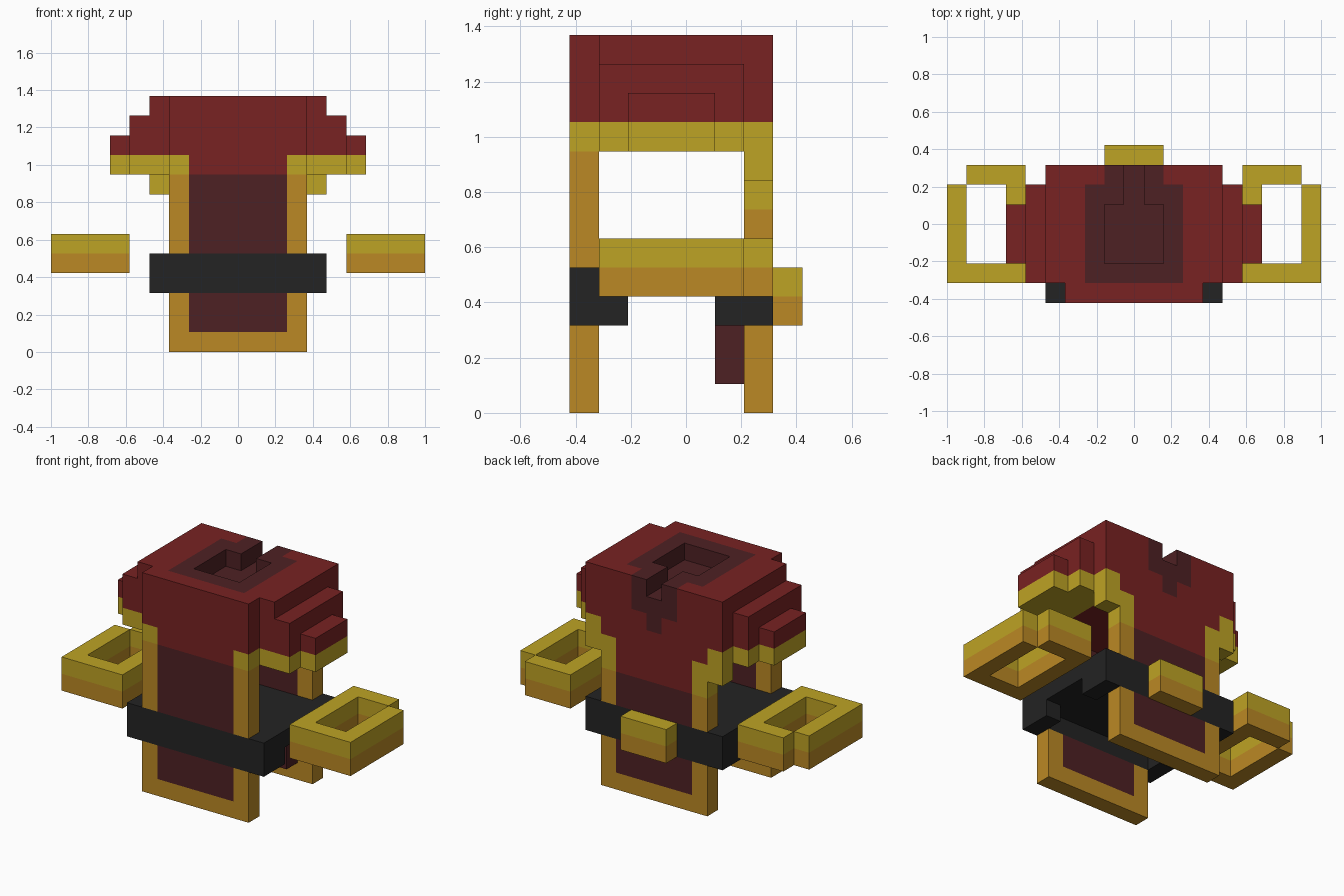
import bpy
import bmesh
from mathutils import Vector

cube = bpy.data.objects.get("Cube")
if cube:
    bpy.data.objects.remove(cube, do_unlink=True)

UNIT = 2 / 19  # one block

COLOURS = {
    "red_cloth": (0.188, 0.016, 0.016),
    "dark_maroon": (0.076, 0.015, 0.017),
    "bright_gold": (0.515, 0.366, 0.018),
    "deep_gold": (0.497, 0.250, 0.018),
    "black_leather": (0.017, 0.017, 0.017),
}
RED, MAROON, GOLD, DEEP, BLACK = COLOURS
materials = {}
for name, rgb in COLOURS.items():
    mat = bpy.data.materials.new(name)
    mat.use_nodes = True
    mat.diffuse_color = (*rgb, 1)
    bsdf = mat.node_tree.nodes["Principled BSDF"]
    bsdf.inputs["Base Color"].default_value = (*rgb, 1)
    bsdf.inputs["Roughness"].default_value = 0.9
    materials[name] = mat

parts = {}


def fill(part, colour, xs, ys, zs):
    """Fill an inclusive range of blocks; None as colour carves them away."""
    cells = parts.setdefault(part, {})
    for x in range(xs[0], xs[1] + 1):
        for y in range(ys[0], ys[1] + 1):
            for z in range(zs[0], zs[1] + 1):
                if colour is None:
                    cells.pop((x, y, z), None)
                else:
                    cells[x, y, z] = colour


def fill_both(part, colour, xs, ys, zs):
    """Fill a range and its mirror image across x."""
    fill(part, colour, xs, ys, zs)
    fill(part, colour, (-xs[1], -xs[0]), ys, zs)


# Chest block with gold hem
fill("chest", RED, (-4, 4), (-3, 2), (10, 12))
fill("chest", RED, (-3, 3), (-4, -4), (10, 12))
fill("chest", GOLD, (-4, 4), (-3, 2), (9, 9))
fill("chest", GOLD, (-3, 3), (-4, -4), (9, 9))
fill("chest", RED, (-3, 3), (-3, 2), (9, 9))
fill("chest", RED, (-2, 2), (-4, -4), (9, 9))
fill("chest", RED, (-2, 2), (2, 2), (7, 8))
fill_both("chest", GOLD, (3, 4), (2, 2), (8, 8))
fill_both("chest", GOLD, (3, 3), (2, 2), (7, 7))

# Collar patch, neck recess and back slot
fill("chest", MAROON, (-2, 2), (-3, 1), (11, 12))
fill("chest", MAROON, (-1, 1), (2, 2), (11, 12))
fill("chest", MAROON, (0, 0), (2, 2), (10, 10))
fill("chest", None, (-1, 1), (-2, 0), (12, 12))
fill("chest", None, (0, 0), (1, 2), (12, 12))

# Stepped shoulders
for side, part in ((1, "left_shoulder"), (-1, "right_shoulder")):
    for x, ys, top in ((5, (-3, 1), 11), (6, (-2, 0), 10)):
        fill(part, RED, (side * x, side * x), ys, (10, top))
        fill(part, GOLD, (side * x, side * x), ys, (9, 9))

# Hanging panels with gold frames
for part, y, top in (("front_panel", -4, 8), ("back_panel", 2, 6)):
    fill(part, DEEP, (-3, 3), (y, y), (0, top))
    fill(part, MAROON, (-2, 2), (y, y), (1, top))
    fill(part, None, (-3, 3), (y, y), (3, 4))
fill("back_panel", MAROON, (-2, 2), (1, 1), (1, 3))

# Belt: plate, front and back bars, corner hooks
fill("belt", BLACK, (-4, 4), (-4, 2), (4, 4))
fill("belt", BLACK, (-4, 4), (-4, -4), (3, 3))
fill("belt", BLACK, (-4, 4), (2, 2), (3, 3))
fill_both("belt", BLACK, (4, 4), (-3, -3), (3, 3))
fill_both("belt", BLACK, (4, 4), (1, 1), (3, 3))

# Buckle
fill("buckle", DEEP, (-1, 1), (3, 3), (3, 3))
fill("buckle", GOLD, (-1, 1), (3, 3), (4, 4))

# Open cuffs, deep gold below and bright gold above
for side, part in ((1, "left_cuff"), (-1, "right_cuff")):
    for colour, z in ((DEEP, 4), (GOLD, 5)):
        for a, b, ys in ((6, 9, (-3, -3)), (6, 6, (-2, 2)),
                         (9, 9, (-2, 1)), (6, 8, (2, 2))):
            fill(part, colour, sorted((side * a, side * b)), ys, (z, z))

occupied = set().union(*parts.values())
AXES = [Vector(v) for v in ((1, 0, 0), (0, 1, 0), (0, 0, 1))]


def build(part, cells):
    """Skin the exposed block faces and merge flat areas of one colour."""
    used = [c for c in COLOURS if c in cells.values()]
    mesh = bpy.data.meshes.new(part)
    for c in used:
        mesh.materials.append(materials[c])
    bm = bmesh.new()
    for cell, colour in cells.items():
        centre = Vector(cell) + Vector((0, 0.5, 0.5))
        for i, axis in enumerate(AXES):
            u, v = AXES[(i + 1) % 3] / 2, AXES[(i + 2) % 3] / 2
            for s in (1, -1):
                if tuple(int(n) for n in Vector(cell) + axis * s) in occupied:
                    continue
                mid = centre + axis * s / 2
                ring = [mid - u - v, mid + u - v, mid + u + v, mid - u + v]
                face = bm.faces.new([bm.verts.new(p * UNIT) for p in ring[::s]])
                face.material_index = used.index(colour)
    bmesh.ops.remove_doubles(bm, verts=bm.verts, dist=UNIT / 100)
    bmesh.ops.dissolve_limit(bm, angle_limit=0.01, verts=bm.verts,
                             edges=bm.edges, delimit={"MATERIAL"})
    bm.to_mesh(mesh)
    bm.free()
    bpy.context.collection.objects.link(bpy.data.objects.new(part, mesh))


for part, cells in parts.items():
    build(part, cells)
